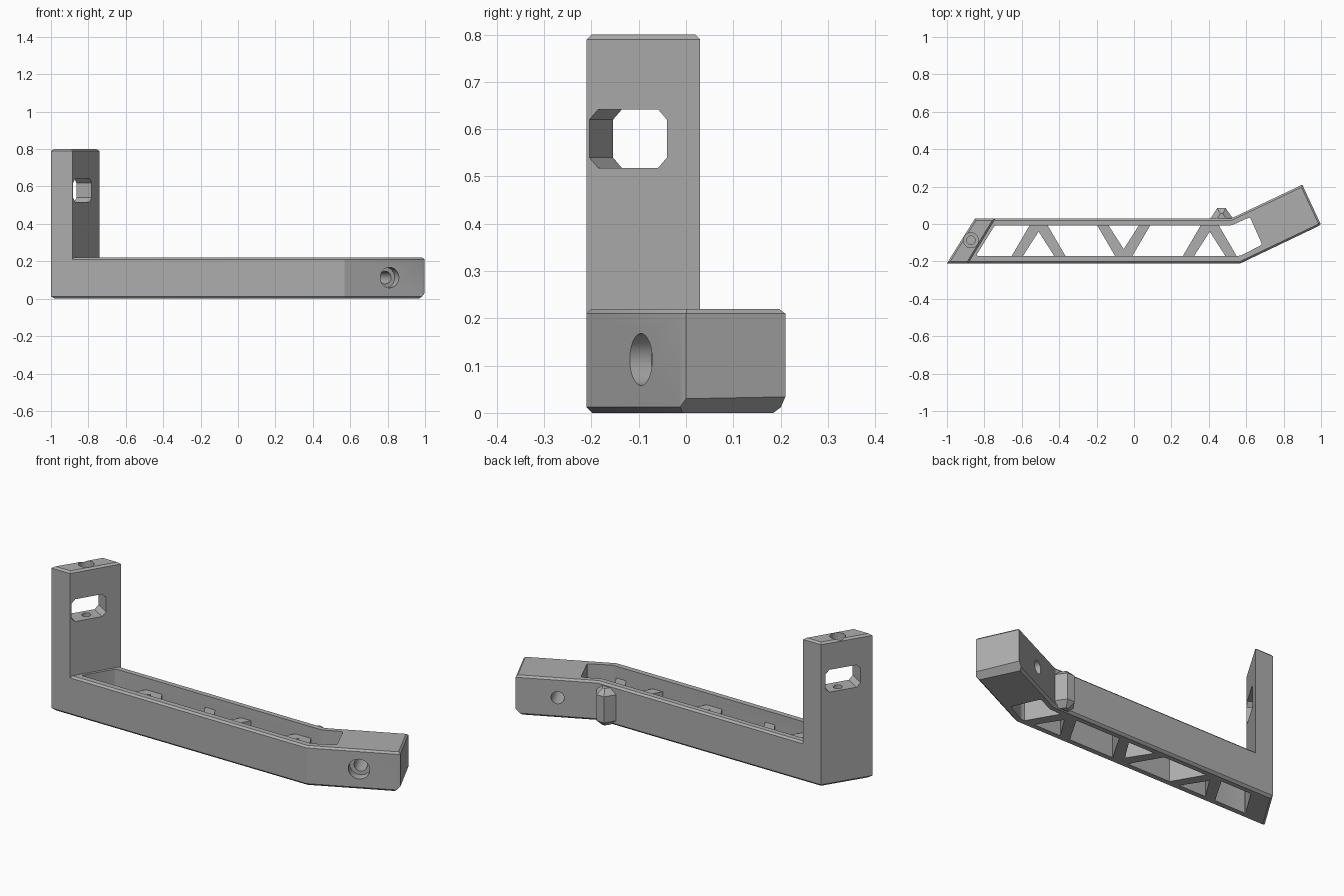
import bpy, bmesh
from math import cos, sin, pi, radians
from mathutils import Vector, Matrix

old = bpy.data.objects.get("Cube")
if old:
    bpy.data.objects.remove(old, do_unlink=True)

grey = bpy.data.materials.new("plain grey")
grey.use_nodes = True
grey.diffuse_color = (0.42, 0.42, 0.42, 1)
grey.node_tree.nodes["Principled BSDF"].inputs["Base Color"].default_value = grey.diffuse_color


def inset(poly, d):
    """Move every side of a counter-clockwise outline inward by d."""
    pts, out = [Vector(p) for p in poly], []
    for i, p in enumerate(pts):
        a, b = (p - pts[i - 1]).normalized(), (pts[(i + 1) % len(pts)] - p).normalized()
        na, nb = Vector((-a.y, a.x)), Vector((-b.y, b.x))
        out.append(p + (na + nb) * d / (1 + na.dot(nb)))
    return out


def prism(name, poly, lo, hi, low_cut=0, top_cut=0, frame=Matrix(), rounding=0):
    """Extrude an outline, with optional chamfered rims or rounded upright edges."""
    levels = [(lo, low_cut)]
    if low_cut:
        levels.append((lo + low_cut, 0))
    if top_cut:
        levels.append((hi - top_cut, 0))
    levels.append((hi, top_cut))
    bm = bmesh.new()
    rings = [[bm.verts.new((p[0], p[1], z)) for p in inset(poly, d)] for z, d in levels]
    bm.faces.new(rings[0][::-1])
    bm.faces.new(rings[-1])
    n = len(poly)
    for r, s in zip(rings, rings[1:]):
        for i in range(n):
            j = (i + 1) % n
            bm.faces.new((r[i], r[j], s[j], s[i]))
    if rounding:
        upright = [e for e in bm.edges if abs(e.verts[0].co.z - e.verts[1].co.z) > 0.01]
        bmesh.ops.bevel(bm, geom=upright, offset=rounding, segments=3, profile=0.5, affect='EDGES')
    bmesh.ops.recalc_face_normals(bm, faces=bm.faces)
    bm.transform(frame)
    mesh = bpy.data.meshes.new(name)
    bm.to_mesh(mesh)
    bm.free()
    mesh.materials.append(grey)
    ob = bpy.data.objects.new(name, mesh)
    bpy.context.collection.objects.link(ob)
    return ob


def circle(r, x=0, y=0, n=32):
    return [(x + r * cos(2 * pi * i / n), y + r * sin(2 * pi * i / n)) for i in range(n)]


def side_frame(origin, degrees):
    """Local x runs along a wall, y is up and z points out of the wall."""
    a = radians(degrees)
    x, up = Vector((cos(a), sin(a), 0)), Vector((0, 0, 1))
    m = Matrix((x, up, x.cross(up))).transposed().to_4x4()
    return Matrix.Translation(origin) @ m


def combine(body, part, operation):
    part.hide_render = True
    mod = body.modifiers.new(operation.lower(), 'BOOLEAN')
    mod.operation, mod.solver, mod.object = operation, 'EXACT', part
    bpy.ops.object.select_all(action='DESELECT')
    bpy.context.view_layer.objects.active = body
    body.select_set(True)
    bpy.ops.object.modifier_apply(modifier=mod.name)
    bpy.data.objects.remove(part, do_unlink=True)


# Long beam with the angled end block
body = prism("arm_bracket", [(-1, -.21), (.57, -.21), (.985, -.012), (.998, 0),
                             (.9, .21), (.52, .03), (-.85, .03)], 0, .22, .012, .01)

# Upright post and the small gusset at the bend
combine(body, prism("post", [(-1, -.21), (-.885, -.21), (-.74, .03), (-.85, .03)],
                    .1, .8, 0, .01), 'UNION')
combine(body, prism("gusset", [(.39, 0), (.55, 0), (.49, .085), (.445, .085)],
                    0, .205, .03, .03), 'UNION')

# Open cavity along the beam
combine(body, prism("cavity", [(-.845, -.17), (.57, -.17), (.685, -.11), (.62, .037),
                               (.52, -.008), (-.745, -.008)], -.1, .4, rounding=.01), 'DIFFERENCE')

# Truss bars: two A shapes with a V between them
MID = -.0875
for xc, flip in ((-.51, 1), (-.055, -1), (.405, 1)):
    for side in (-1, 1):
        bar = [(xc + side * x, MID + flip * y)
               for x, y in ((.09, -.094), (.15, -.094), (.04, .094), (-.03, .094))]
        if side * flip < 0:
            bar.reverse()
        combine(body, prism("truss_bar", bar, 0, .155), 'UNION')

# Chamfer under the end face
tip = side_frame((.998, 0, 0), 26)
combine(body, prism("end_chamfer", [(-.04, -.01), (.02, -.01), (.02, .05)],
                    -.4, .2, frame=tip), 'DIFFERENCE')

# Counterbored hole through the end block
bore = side_frame((.81, -.094, .113), 26)
combine(body, prism("end_hole", circle(.034), -.5, .1, frame=bore), 'DIFFERENCE')
combine(body, prism("end_counterbore", circle(.055), -.05, .1, frame=bore), 'DIFFERENCE')

# Window through the post with clipped corners
w, h, c = .096, .062, .022
window = [(-w + c, -h), (w - c, -h), (w, -h + c), (w, h - c),
          (w - c, h), (-w + c, h), (-w, h - c), (-w, -h + c)]
combine(body, prism("post_window", window, -.3, .1,
                    frame=side_frame((-.832, -.1225, .58), 58.9)), 'DIFFERENCE')

# Screw hole down the post, wide above the window and narrow below
combine(body, prism("post_top_hole", circle(.04, -.872, -.087), .58, .9), 'DIFFERENCE')
combine(body, prism("post_low_hole", circle(.023, -.872, -.087), .3, .6), 'DIFFERENCE')

bpy.ops.object.shade_smooth_by_angle(angle=radians(25))
